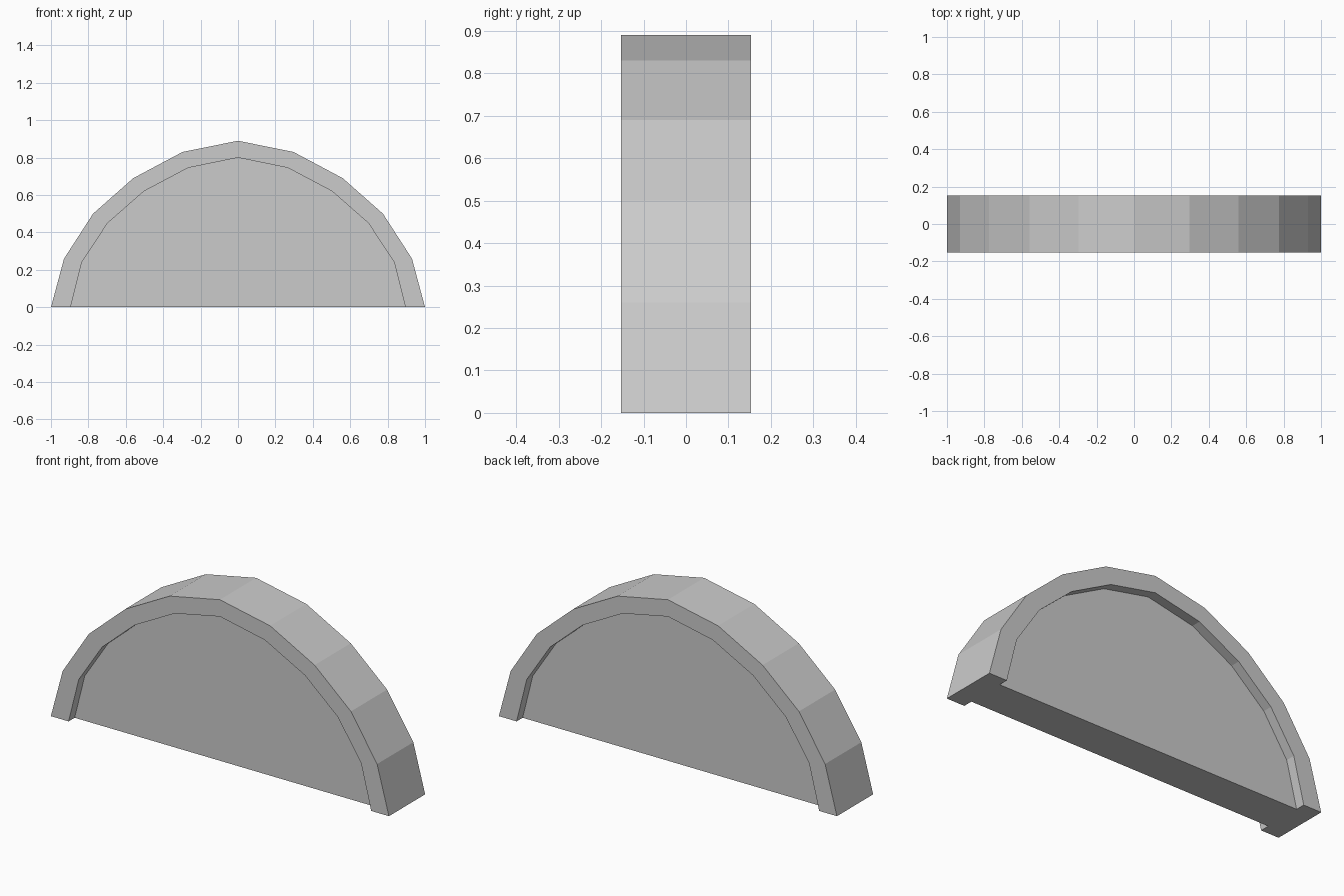
import bpy
import bmesh

cube = bpy.data.objects.get("Cube")
if cube:
    bpy.data.objects.remove(cube, do_unlink=True)

grey = bpy.data.materials.new("light grey")
grey.use_nodes = True
colour = (0.6, 0.6, 0.6, 1)
grey.diffuse_color = colour
grey.node_tree.nodes["Principled BSDF"].inputs["Base Color"].default_value = colour

HALF_DEPTH = 0.153
PANEL_HALF = 0.102

# Right half of each outline, from the foot to the crown
OUTER = [(1, 0), (0.93, 0.26), (0.775, 0.5), (0.56, 0.69), (0.297, 0.83), (0, 0.89)]
INNER = [(0.895, 0), (0.835, 0.24), (0.697, 0.45), (0.503, 0.62), (0.267, 0.745), (0, 0.80)]


def mirrored(half):
    return half + [(-x, z) for x, z in reversed(half[:-1])]


def extrude_outline(name, faces, half_depth):
    """Make flat faces in the xz plane and extrude them along y."""
    bm = bmesh.new()
    for outline in faces:
        bm.faces.new([bm.verts.new((x, -half_depth, z)) for x, z in outline])
    bmesh.ops.remove_doubles(bm, verts=bm.verts, dist=0.0001)
    ext = bmesh.ops.extrude_face_region(bm, geom=bm.faces[:], use_keep_orig=True)
    moved = [g for g in ext["geom"] if isinstance(g, bmesh.types.BMVert)]
    bmesh.ops.translate(bm, verts=moved, vec=(0, 2 * half_depth, 0))
    bmesh.ops.recalc_face_normals(bm, faces=bm.faces)
    mesh = bpy.data.meshes.new(name)
    bm.to_mesh(mesh)
    bm.free()
    mesh.materials.append(grey)
    obj = bpy.data.objects.new(name, mesh)
    bpy.context.collection.objects.link(obj)
    return obj


outer, inner = mirrored(OUTER), mirrored(INNER)

# Raised arched rim, one quad per segment
segments = [[outer[i], outer[i + 1], inner[i + 1], inner[i]] for i in range(len(outer) - 1)]
extrude_outline("arch_rim", segments, HALF_DEPTH)

# Panel recessed on both sides of the rim
extrude_outline("recessed_panel", [inner], PANEL_HALF)
